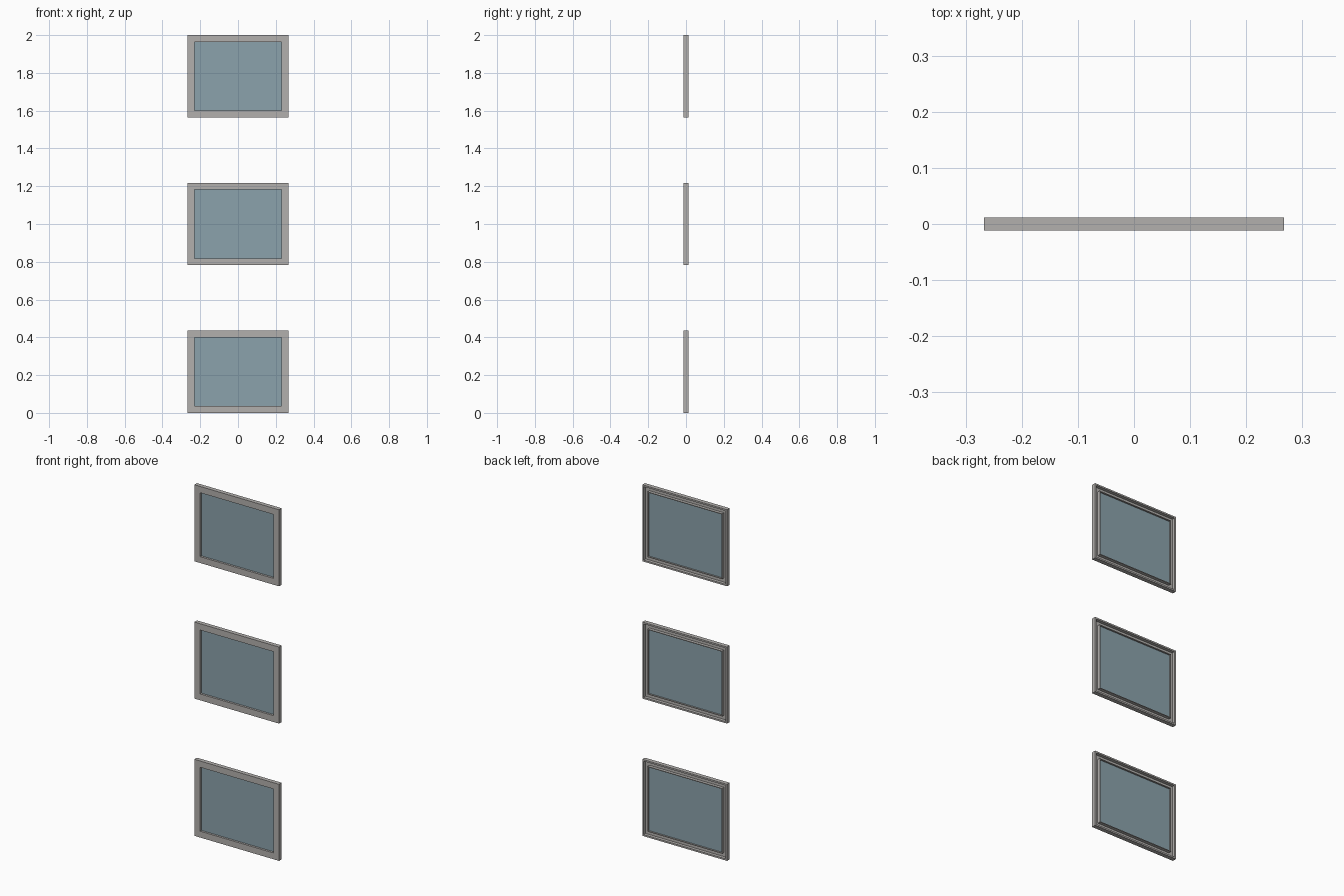
import bpy, bmesh

if "Cube" in bpy.data.objects:
    bpy.data.objects.remove(bpy.data.objects["Cube"])

W, H = 0.267, 0.436          # half width and full height of one window
BORDER = 0.036               # visible frame width
D = 0.012                    # half depth


def material(name, rgb):
    m = bpy.data.materials.new(name)
    m.diffuse_color = (*rgb, 1)
    m.use_nodes = True
    m.node_tree.nodes["Principled BSDF"].inputs["Base Color"].default_value = m.diffuse_color
    return m


grey = material("warm_grey", (0.45, 0.435, 0.42))
blue = material("pale_blue_glass", (0.26, 0.365, 0.415))


def finish(bm, name, mat, z):
    bmesh.ops.recalc_face_normals(bm, faces=bm.faces)
    me = bpy.data.meshes.new(name)
    bm.to_mesh(me)
    bm.free()
    me.materials.append(mat)
    ob = bpy.data.objects.new(name, me)
    ob.location.z = z
    bpy.context.collection.objects.link(ob)


# Frame cross-section as (inset from outer edge, depth):
# flat front, outer lip, open channel at the back, thin inner lip
PROFILE = [(0, -D), (0, D), (0.009, D), (0.009, -0.006),
           (BORDER - 0.004, -0.006), (BORDER - 0.004, D - 0.001),
           (BORDER, D - 0.001), (BORDER, -D)]


def frame(name, z):
    bm = bmesh.new()
    rings = []
    for sx, sz in ((-1, -1), (1, -1), (1, 1), (-1, 1)):
        rings.append([bm.verts.new((sx * (W - i), y, sz * (H / 2 - i)))
                      for i, y in PROFILE])
    n = len(PROFILE)
    for k in range(4):
        a, b = rings[k], rings[(k + 1) % 4]
        for j in range(n):
            bm.faces.new((a[j], a[(j + 1) % n], b[(j + 1) % n], b[j]))
    finish(bm, name, grey, z)


def glass(name, z):
    bm = bmesh.new()
    bmesh.ops.create_cube(bm, size=1)
    for v in bm.verts:
        v.co.x *= 2 * (W - BORDER)
        v.co.y = v.co.y * 0.003 + 0.0015
        v.co.z *= H - 2 * BORDER
    finish(bm, name, blue, z)


# Three identical windows in a column
for label, z in (("lower", H / 2), ("middle", 1.0), ("upper", 2 - H / 2)):
    frame(label + "_window_frame", z)
    glass(label + "_window_glass", z)
